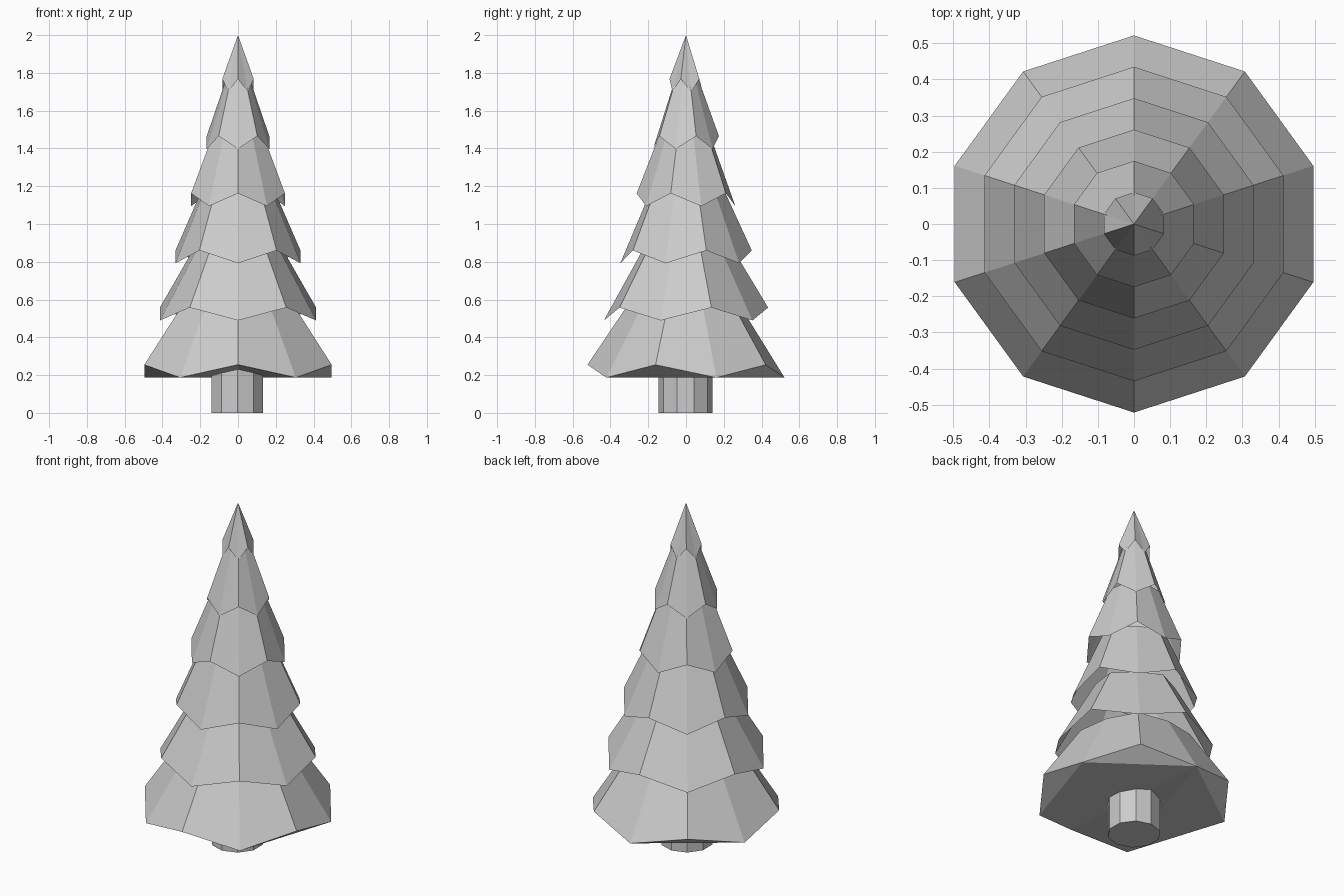
import bpy, bmesh
from math import sin, cos, pi

if "Cube" in bpy.data.objects:
    bpy.data.objects.remove(bpy.data.objects["Cube"])

SIDES = 10
BASE, STEP, ZIGZAG = 0.221, 0.3025, 0.034


def ring(bm, radii, heights, cx=0.0, cy=0.0):
    """Decagon with a vertex at the front; a radius and height for each vertex."""
    return [bm.verts.new((cx + r * sin(2 * pi * i / SIDES),
                          cy - r * cos(2 * pi * i / SIDES), z))
            for i, (r, z) in enumerate(zip(radii, heights))]


def bridge(bm, low, high):
    for i in range(SIDES):
        j = (i + 1) % SIDES
        bm.faces.new((low[i], low[j], high[j], high[i]))


def finish(bm, name):
    bmesh.ops.recalc_face_normals(bm, faces=bm.faces[:])
    mesh = bpy.data.meshes.new(name)
    bm.to_mesh(mesh)
    bm.free()
    bpy.context.collection.objects.link(bpy.data.objects.new(name, mesh))


# Foliage tiers: open cone shells with a zigzag hem, each ending inside the next
def tier(index, front_up, tip):
    bm = bmesh.new()
    radius = 0.5215 - 0.0868 * index
    sign = 1 if front_up else -1
    heights = [BASE + STEP * index + sign * ZIGZAG * (-1) ** i for i in range(SIDES)]
    hem = ring(bm, [radius] * SIDES, heights)
    if index == 5:
        apex = bm.verts.new((0, 0, tip))
        for a, b in zip(hem, hem[1:] + hem[:1]):
            bm.faces.new((a, b, apex))
    else:
        cut = BASE + STEP * (index + 1) + 0.05
        radii = [radius * (tip - cut) / (tip - h) for h in heights]
        bridge(bm, hem, ring(bm, radii, [cut] * SIDES))
    if index == 0:
        # Closed underside, folded between the low points of the hem
        for ids in ((0, 1, 5), (1, 3, 5), (1, 2, 3), (3, 4, 5)):
            bm.faces.new([hem[i] for i in ids])
            bm.faces.new([hem[-i % SIDES] for i in reversed(ids)])
    finish(bm, f"foliage_tier_{index + 1}")


for i, (front_up, tip) in enumerate([(True, 1.03), (False, 1.28), (False, 1.62),
                                     (True, 1.83), (False, 1.95), (True, 2.0)]):
    tier(i, front_up, tip)

# Trunk
bm = bmesh.new()
low = ring(bm, [0.143] * SIDES, [0.0] * SIDES, -0.003, -0.003)
high = ring(bm, [0.143] * SIDES, [0.24] * SIDES, -0.003, -0.003)
bridge(bm, low, high)
bm.faces.new(low[::-1])
finish(bm, "trunk")
